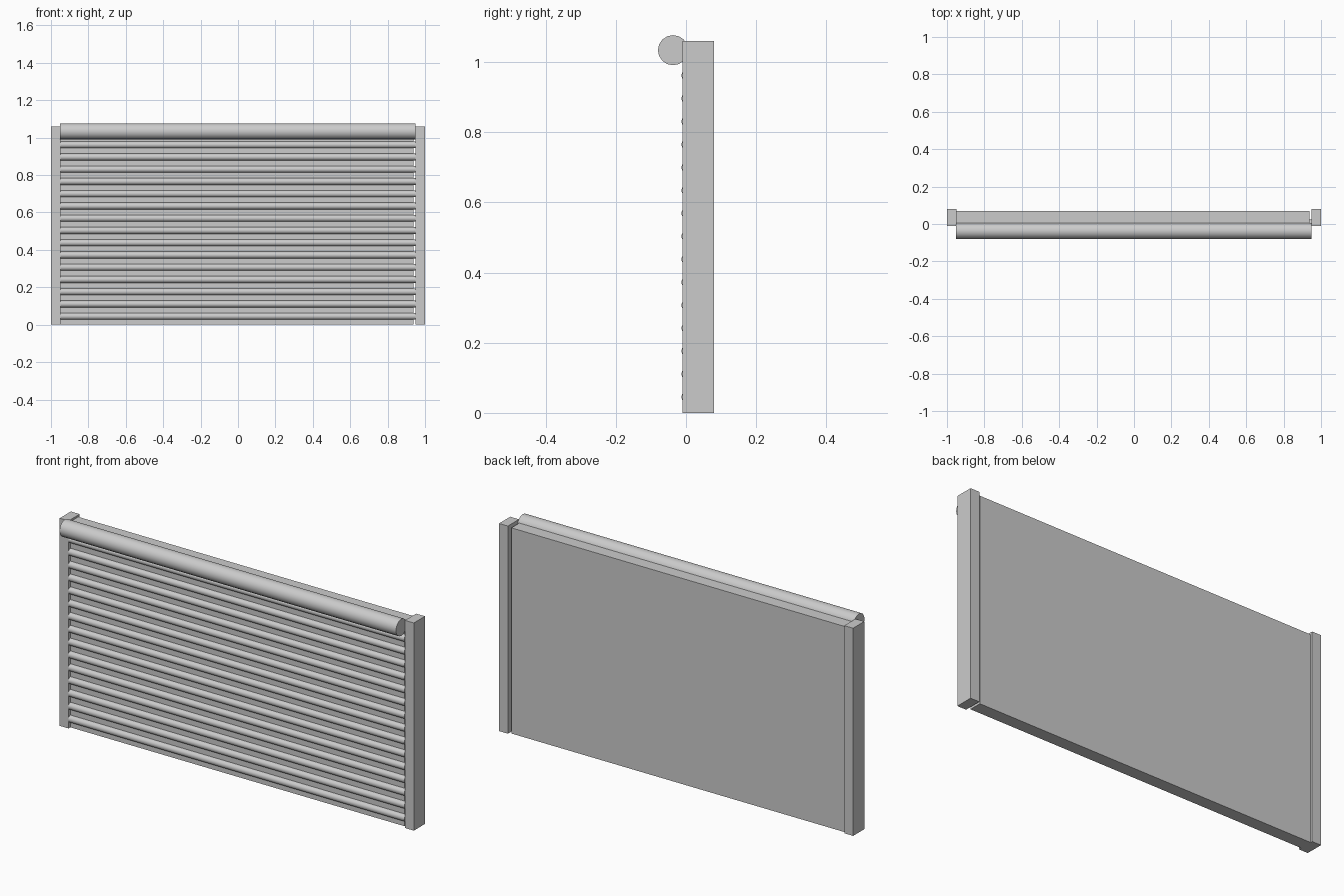
import bpy, math

if "Cube" in bpy.data.objects:
    bpy.data.objects.remove(bpy.data.objects["Cube"])

def box(name, lo, hi):
    bpy.ops.mesh.primitive_cube_add(size=1, location=[(a + b) / 2 for a, b in zip(lo, hi)])
    o = bpy.context.object
    o.name = name
    o.scale = [b - a for a, b in zip(lo, hi)]
    bpy.ops.object.transform_apply(location=False, rotation=False, scale=True)
    return o

def rod(name, x0, x1, y, z, r, sides):
    bpy.ops.mesh.primitive_cylinder_add(vertices=sides, radius=r, depth=x1 - x0,
        location=((x0 + x1) / 2, y, z), rotation=(0, math.pi / 2, 0))
    o = bpy.context.object
    o.name = name
    bpy.ops.object.transform_apply(location=False, rotation=True, scale=False)
    bpy.ops.object.shade_smooth_by_angle(angle=math.radians(50))
    return o

# side posts
for side, x in (("left", -1.0), ("right", 0.95)):
    box(side + "_post", (x, -0.01, 0), (x + 0.05, 0.08, 1.06))

# flat backing panel, a little short of the right post
box("back_panel", (-0.95, 0.005, 0), (0.938, 0.069, 1.05))

# horizontal shutter ribs
for i in range(15):
    rod(f"rib_{i + 1}", -0.95, 0.948, 0.005, 0.045 + i * 0.0655, 0.018, 16)

# rolled-up housing at the top
rod("roller", -0.952, 0.948, -0.037, 1.034, 0.043, 16)
